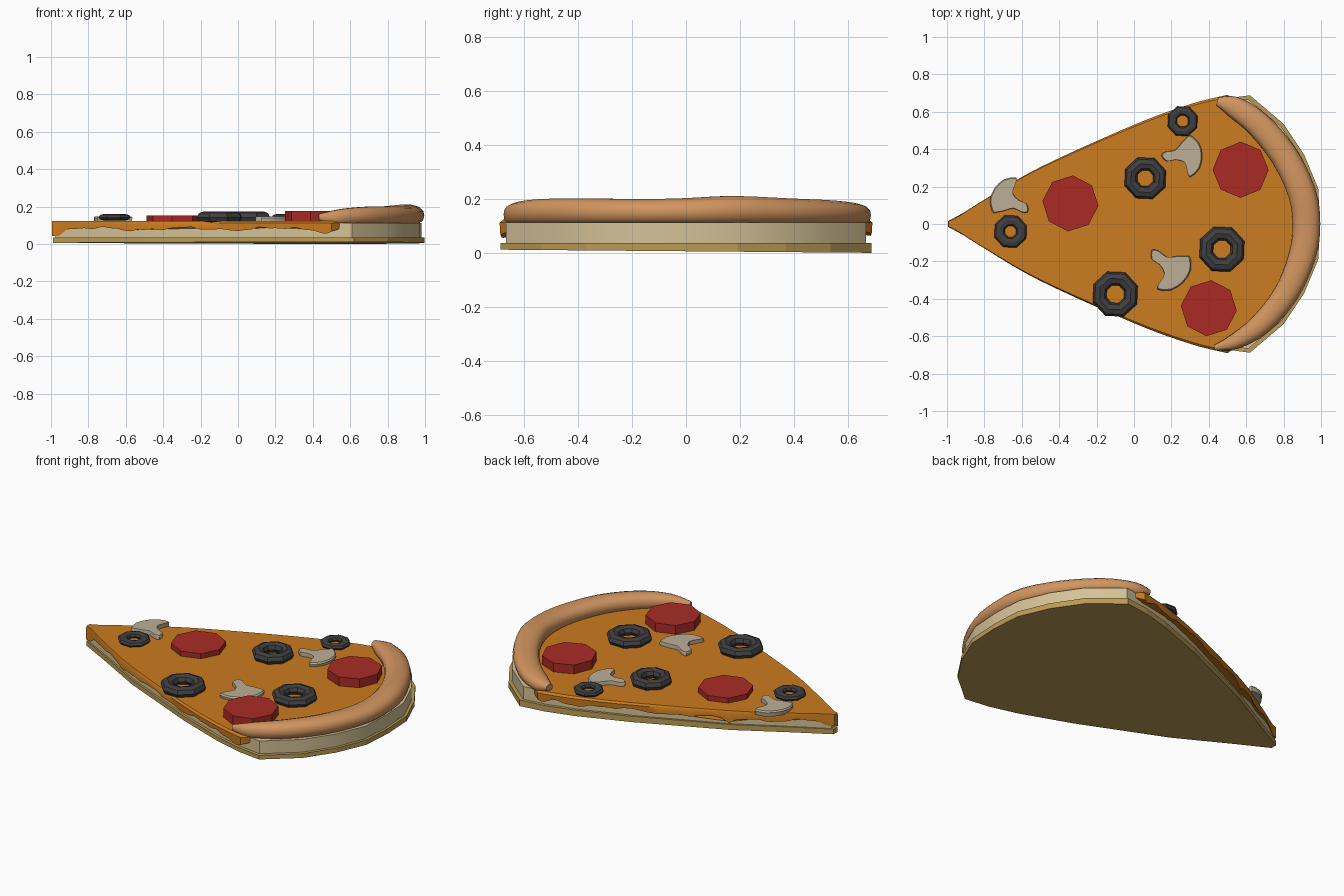
import bpy, bmesh, math
from mathutils import Vector

if "Cube" in bpy.data.objects:
    bpy.data.objects.remove(bpy.data.objects["Cube"])


def mat(name, c):
    m = bpy.data.materials.new(name)
    m.diffuse_color = (*c, 1)
    m.use_nodes = True
    m.node_tree.nodes["Principled BSDF"].inputs["Base Color"].default_value = m.diffuse_color
    return m


BASE = mat("toasted base", (0.50, 0.33, 0.09))
DOUGH = mat("pale dough", (0.66, 0.54, 0.31))
CHEESE = mat("orange cheese", (0.60, 0.20, 0.014))
CRUST = mat("baked crust", (0.64, 0.30, 0.115))
MEAT = mat("pepperoni red", (0.40, 0.024, 0.018))
OLIVE = mat("olive black", (0.05, 0.05, 0.053))
MUSH = mat("mushroom beige", (0.50, 0.43, 0.31))


def finish(bm, name, m, smooth=None):
    bmesh.ops.recalc_face_normals(bm, faces=bm.faces)
    me = bpy.data.meshes.new(name)
    bm.to_mesh(me)
    bm.free()
    ob = bpy.data.objects.new(name, me)
    bpy.context.collection.objects.link(ob)
    me.materials.append(m)
    if smooth:
        bpy.ops.object.select_all(action='DESELECT')
        ob.select_set(True)
        bpy.context.view_layer.objects.active = ob
        bpy.ops.object.shade_smooth_by_angle(angle=math.radians(smooth))
    return ob


def loft(bm, rings, caps=True):
    """Skin a list of closed rings of 3D points."""
    vs = [[bm.verts.new(p) for p in r] for r in rings]
    n = len(vs[0])
    for a, b in zip(vs, vs[1:]):
        for i in range(n):
            bm.faces.new((a[i], a[(i + 1) % n], b[(i + 1) % n], b[i]))
    if caps:
        bm.faces.new(vs[0])
        bm.faces.new(vs[-1])


def spline(pts, steps):
    """Catmull-Rom through points of any dimension."""
    P = [Vector(p) for p in pts]
    P = [2 * P[0] - P[1]] + P + [2 * P[-1] - P[-2]]
    out = []
    for i in range(1, len(P) - 2):
        a, b, c, d = P[i - 1:i + 3]
        for k in range(steps):
            t = k / steps
            out.append(0.5 * (2 * b + (c - a) * t + (2 * a - 5 * b + 4 * c - d) * t * t
                              + (3 * b - a - 3 * c + d) * t ** 3))
    return out + [P[-2]]


# Wedge outline shared by the base and the dough
half = [(-0.99, 0.018), (-0.8, 0.12), (-0.5, 0.288), (0, 0.51), (0.3, 0.622), (0.47, 0.668),
        (0.62, 0.688), (0.80, 0.535), (0.91, 0.37), (0.985, 0.19), (0.996, 0)]
outline = half + [(x, -y) for x, y in reversed(half[:-1])]

bm = bmesh.new()
loft(bm, [[(x, y, 0.006 - 0.0085 * y) for x, y in outline],
          [(x, y, 0.036) for x, y in outline]])
finish(bm, "bottom_base", BASE)

inner = [(x * 0.985, y * 0.97) for x, y in outline]
bm = bmesh.new()
loft(bm, [[(x, y, 0.03) for x, y in outline and inner],
          [(x, y, 0.112) for x, y in inner]])
finish(bm, "dough", DOUGH, 30)

# Melted cheese sheet with an irregular dripping skirt on both straight edges
edge = [(-0.995, 0.015), (-0.95, 0.035), (-0.8, 0.13), (-0.5, 0.303), (0, 0.528),
        (0.3, 0.638), (0.5, 0.688)]
side = spline(edge, 10)
back = [(0.62, 0.6), (0.78, 0.42), (0.88, 0.15)]
loop = ([(p.x, p.y) for p in side] + back + [(x, -y) for x, y in reversed(back)]
        + [(p.x, -p.y) for p in reversed(side)])


def drip(x, y):
    if x > 0.52:
        return 0.105
    s = 1 if y > 0 else -1
    z = 0.08 + 0.007 * math.sin(13 * x + s) + 0.005 * math.sin(31 * x + 2 * s) \
        + 0.003 * math.sin(67 * x)
    z -= 0.03 * math.exp(-((x + 0.98) / 0.06) ** 2)
    z -= 0.02 * math.exp(-((x - 0.48) / 0.035) ** 2)
    if y > 0:
        z -= 0.03 * math.exp(-((x + 0.49) / 0.035) ** 2)
    return max(z, 0.042)


bm = bmesh.new()
loft(bm, [[(x, y * 0.96, drip(x, y) + 0.004) for x, y in loop],
          [(x, y, drip(x, y)) for x, y in loop],
          [(x, y * 1.004, 0.112) for x, y in loop],
          [(x * 0.998, y * 0.985, 0.123) for x, y in loop]])
finish(bm, "cheese", CHEESE, 40)

# Puffy crust roll: x, y, half width, top height
path = [(0.445, 0.655, 0.022, 0.165), (0.53, 0.628, 0.056, 0.182), (0.66, 0.537, 0.068, 0.195),
        (0.80, 0.37, 0.073, 0.203), (0.897, 0.17, 0.075, 0.212), (0.922, 0.0, 0.074, 0.204),
        (0.900, -0.17, 0.072, 0.200), (0.815, -0.37, 0.066, 0.203), (0.68, -0.535, 0.058, 0.2),
        (0.54, -0.628, 0.042, 0.186), (0.43, -0.662, 0.014, 0.16)]
pts = spline(path, 3)
rings = []
for i, p in enumerate(pts):
    a, b = pts[max(i - 1, 0)], pts[min(i + 1, len(pts) - 1)]
    t = Vector((b[0] - a[0], b[1] - a[1])).normalized()
    nx, ny = -t.y, t.x
    low = 0.102 + 0.025 * max(0, 1 - min(i, len(pts) - 1 - i) / 2)
    mid, h = (p[3] + low) / 2, (p[3] - low) / 2
    ring = []
    for k in range(14):
        c, s = math.cos(k * math.tau / 14), math.sin(k * math.tau / 14)
        c = math.copysign(abs(c) ** 0.85, c)
        s = math.copysign(abs(s) ** 0.85, s)
        ring.append((p[0] + nx * p[2] * c, p[1] + ny * p[2] * c, mid + h * s))
    rings.append(ring)
bm = bmesh.new()
loft(bm, rings)
finish(bm, "crust", CRUST, 60)


# Octagonal pepperoni discs
for i, (x, y, top, ang) in enumerate([(-0.34, 0.11, 0.153, 85), (0.57, 0.29, 0.176, 90),
                                      (0.40, -0.45, 0.176, 85)]):
    oct_ = [(x + 0.15 * math.cos(math.radians(ang + 45 * k)),
             y + 0.15 * math.sin(math.radians(ang + 45 * k))) for k in range(8)]
    bm = bmesh.new()
    loft(bm, [[(u, v, 0.112) for u, v in oct_], [(u, v, top) for u, v in oct_]])
    finish(bm, f"pepperoni_{i + 1}", MEAT)

# Octagonal olive rings: centre, outer radius, hole radius, top height
for i, (x, y, ro, rh, top) in enumerate([
        (0.06, 0.245, 0.118, 0.045, 0.174), (-0.66, -0.04, 0.092, 0.032, 0.160),
        (0.26, 0.55, 0.085, 0.032, 0.160), (0.47, -0.135, 0.128, 0.05, 0.172),
        (-0.1, -0.375, 0.128, 0.05, 0.174)]):
    rm, w, zc = (ro + rh) / 2, (ro - rh) / 2, 0.143
    rings = []
    for j in range(9):
        a = j * math.tau / 8
        r, z = rm + w * math.cos(a), zc + (top - zc) * math.sin(a)
        rings.append([(x + r * math.cos(math.radians(45 * k + 20)),
                       y + r * math.sin(math.radians(45 * k + 20)), z) for k in range(8)])
    bm = bmesh.new()
    loft(bm, rings, caps=False)
    bmesh.ops.remove_doubles(bm, verts=bm.verts, dist=1e-5)
    finish(bm, f"olive_ring_{i + 1}", OLIVE)

# Mushroom slices: cap faces +x, stem points to -x
shape = [(0.06, 0.105), (0.10, 0.065), (0.115, 0), (0.10, -0.07), (0.05, -0.115), (0.035, -0.08),
         (0.02, -0.035), (-0.03, -0.022), (-0.075, -0.03), (-0.105, 0.002), (-0.08, 0.022),
         (-0.03, 0.03), (0.005, 0.07), (0.045, 0.11)]
shape = [(p.x, p.y) for p in spline(shape, 2)]
for i, (x, y, ang, s, top) in enumerate([(0.25, 0.365, 0, 1.0, 0.146),
                                         (0.175, -0.222, -45, 1.1, 0.146),
                                         (-0.652, 0.125, 146, 1.0, 0.148)]):
    ca, sa = math.cos(math.radians(ang)) * s, math.sin(math.radians(ang)) * s

    def ring(f, z):
        return [(x + (u * ca - v * sa) * f, y + (u * sa + v * ca) * f, z) for u, v in shape]
    bm = bmesh.new()
    loft(bm, [ring(0.97, 0.115), ring(1, top - 0.008), ring(0.95, top)])
    finish(bm, f"mushroom_slice_{i + 1}", MUSH, 35)
